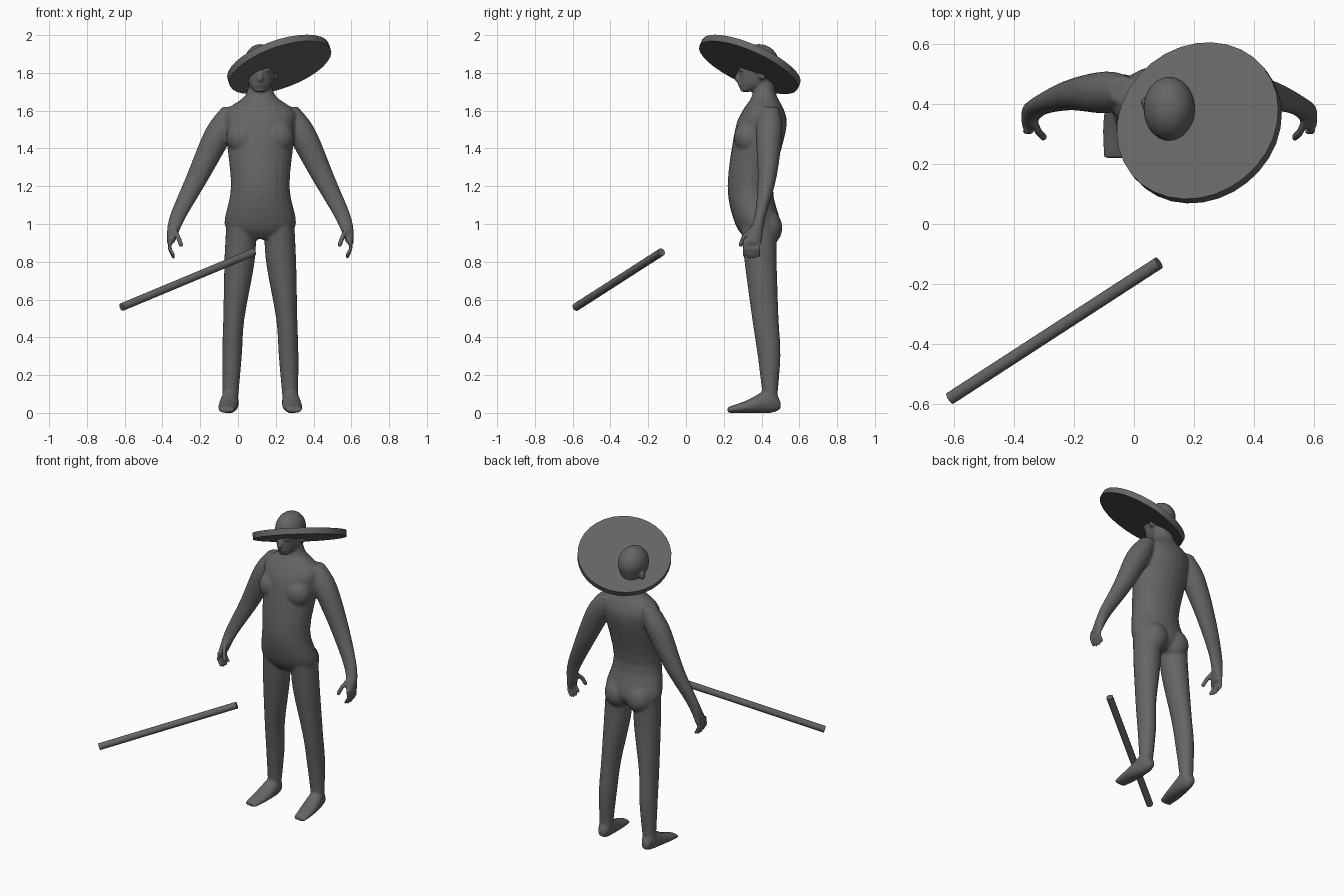
import bpy
import bmesh
import math
from mathutils import Vector, Matrix

default_cube = bpy.data.objects.get("Cube")
if default_cube:
    bpy.data.objects.remove(default_cube)

CENTRE = .118   # the figure's own plane of symmetry
SIDES = 24
STEPS = 4


def make_material(name, colour):
    material = bpy.data.materials.new(name)
    material.use_nodes = True
    material.diffuse_color = colour
    shader = material.node_tree.nodes["Principled BSDF"]
    shader.inputs["Base Color"].default_value = colour
    return material


grey = make_material("dark grey", (.13, .13, .13, 1))


def finish(name, bm, angle):
    """Turn a bmesh into a named, coloured, smooth-shaded object."""
    bmesh.ops.recalc_face_normals(bm, faces=bm.faces)
    mesh = bpy.data.meshes.new(name)
    bm.to_mesh(mesh)
    bm.free()
    mesh.materials.append(grey)
    obj = bpy.data.objects.new(name, mesh)
    bpy.context.collection.objects.link(obj)
    bpy.ops.object.select_all(action="DESELECT")
    obj.select_set(True)
    bpy.context.view_layer.objects.active = obj
    bpy.ops.object.shade_smooth_by_angle(angle=math.radians(angle))
    return obj


def flowing(points):
    """Round off a short list of key values with a spline through all of them."""
    keys = [Vector(point) for point in points]
    padded = [keys[0], *keys, keys[-1]]
    result = []
    for before, start, end, after in zip(padded, padded[1:], padded[2:], padded[3:]):
        leave, arrive = (end - before) / 2, (after - start) / 2
        for step in range(STEPS):
            t = step / STEPS
            blend = t * t * (3 - 2 * t)
            result.append(start.lerp(end, blend)
                          + leave * t * (1 - t) ** 2 - arrive * t * t * (1 - t))
    return result + [keys[-1]]


def loft(bm, sections, side=1, lengthwise=False):
    """Skin oval sections: (station, half width, low, high, sideways offset).
    Stations run up z with low/high in y; lengthwise ones run along y with low/high in z."""
    rings = []
    for station, half, low, high, offset in flowing(sections):
        ring = []
        for i in range(SIDES):
            angle = math.tau * i / SIDES
            x = CENTRE + side * offset + half * math.cos(angle)
            across = (low + high) / 2 + (high - low) / 2 * math.sin(angle)
            place = (x, station, across) if lengthwise else (x, across, station)
            ring.append(bm.verts.new(place))
        rings.append(ring)
    for lower, upper in zip(rings, rings[1:]):
        for i in range(SIDES):
            bm.faces.new((lower[i - 1], lower[i], upper[i], upper[i - 1]))
    bm.faces.new(rings[0])
    bm.faces.new(rings[-1])


def ball(bm, centre, size):
    matrix = Matrix.Translation(centre) @ Matrix.Diagonal((*size, 1))
    bmesh.ops.create_uvsphere(bm, u_segments=SIDES, v_segments=SIDES // 2, radius=1, matrix=matrix)


def rod(bm, start, end, radius, segments=SIDES):
    way = end - start
    turn = way.to_track_quat("Z", "Y").to_matrix().to_4x4()
    bmesh.ops.create_cone(bm, cap_ends=True, segments=segments, radius1=radius, radius2=radius,
                          depth=way.length, matrix=Matrix.Translation((start + end) / 2) @ turn)


def digit(bm, side, joints, radius):
    """A finger or thumb through its joints, with rounded knuckles and tip."""
    places = [Vector((CENTRE + side * x, y, z)) for x, y, z in joints]
    for start, end in zip(places, places[1:]):
        rod(bm, start, end, radius)
        ball(bm, end, [radius] * 3)


torso = [(.92, .12, .32, .45, 0), (1, .19, .26, .5, 0), (1.2, .155, .22, .46, 0),
         (1.5, .185, .26, .53, 0), (1.6, .18, .3, .52, 0), (1.68, .08, .35, .48, 0),
         (1.78, .055, .36, .46, 0)]
leg = [(1, .08, .29, .48, .1), (.8, .08, .31, .48, .11), (.5, .056, .35, .49, .14),
       (.3, .052, .38, .5, .15), (.05, .04, .41, .48, .16)]
foot = [(.5, .02, .02, .06, .16), (.45, .043, 0, .13, .16), (.33, .052, 0, .07, .17),
        (.22, .04, 0, .03, .18)]
arm = [(1.62, .05, .4, .49, .15), (1.5, .08, .37, .51, .21), (1.25, .063, .38, .48, .33),
       (1.03, .043, .36, .42, .44), (.9, .02, .3, .4, .475)]
jaw = [(1.7, .03, .29, .34, 0), (1.75, .065, .28, .46, 0), (1.85, .085, .28, .49, 0)]
nose = [(1.75, .014, .27, .3, 0), (1.77, .016, .255, .3, 0), (1.82, .009, .28, .3, 0)]

# Body: overlapping forms fused into one continuous skin
bm = bmesh.new()
for part in (torso, jaw, nose):
    loft(bm, part)
ball(bm, (CENTRE, .385, 1.85), (.087, .108, .103))      # skull
ball(bm, (CENTRE, .285, 1.737), (.026, .012, .008))     # lips
for side in (-1, 1):
    loft(bm, leg, side)
    loft(bm, foot, side, lengthwise=True)
    loft(bm, arm, side)

    def paired(offset, y, z, size):
        ball(bm, (CENTRE + side * offset, y, z), size)

    paired(.08, .43, .98, (.085, .08, .095))     # buttock
    paired(.09, .33, 1.46, (.09, .075, .09))     # chest
    paired(.03, .294, 1.816, (.03, .016, .01))   # brow
    paired(.08, .405, 1.79, (.016, .02, .03))    # ear
    for k in range(4):
        y = .31 + k / 40
        tip = .82 + abs(k - 1.5) / 100
        digit(bm, side, [(.475, y, .92), (.48, y, .87), (.46, y, tip)], .01)
    digit(bm, side, [(.455, .345, .97), (.435, .305, .93), (.42, .29, .89)], .013)

body = finish("body", bm, 60)
fuse = body.modifiers.new("fuse", "REMESH")
fuse.mode = "VOXEL"
fuse.voxel_size = .007
fuse.use_smooth_shade = True
relax = body.modifiers.new("relax", "SMOOTH")
relax.iterations = 6
thin = body.modifiers.new("thin", "DECIMATE")
thin.ratio = .3

# Hat brim: a thick flat disc tipped over the head
normal = Vector((-.31, .387, .868))
middle = Vector((.218, .338, 1.845))
bm = bmesh.new()
rod(bm, middle - normal * .019, middle + normal * .019, .284, 32)
finish("hat_brim", bm, 30)

# Staff lying free in front of the figure
bm = bmesh.new()
rod(bm, Vector((-.615, -.583, .56)), Vector((.083, -.13, .851)), .021, 16)
finish("staff", bm, 30)
